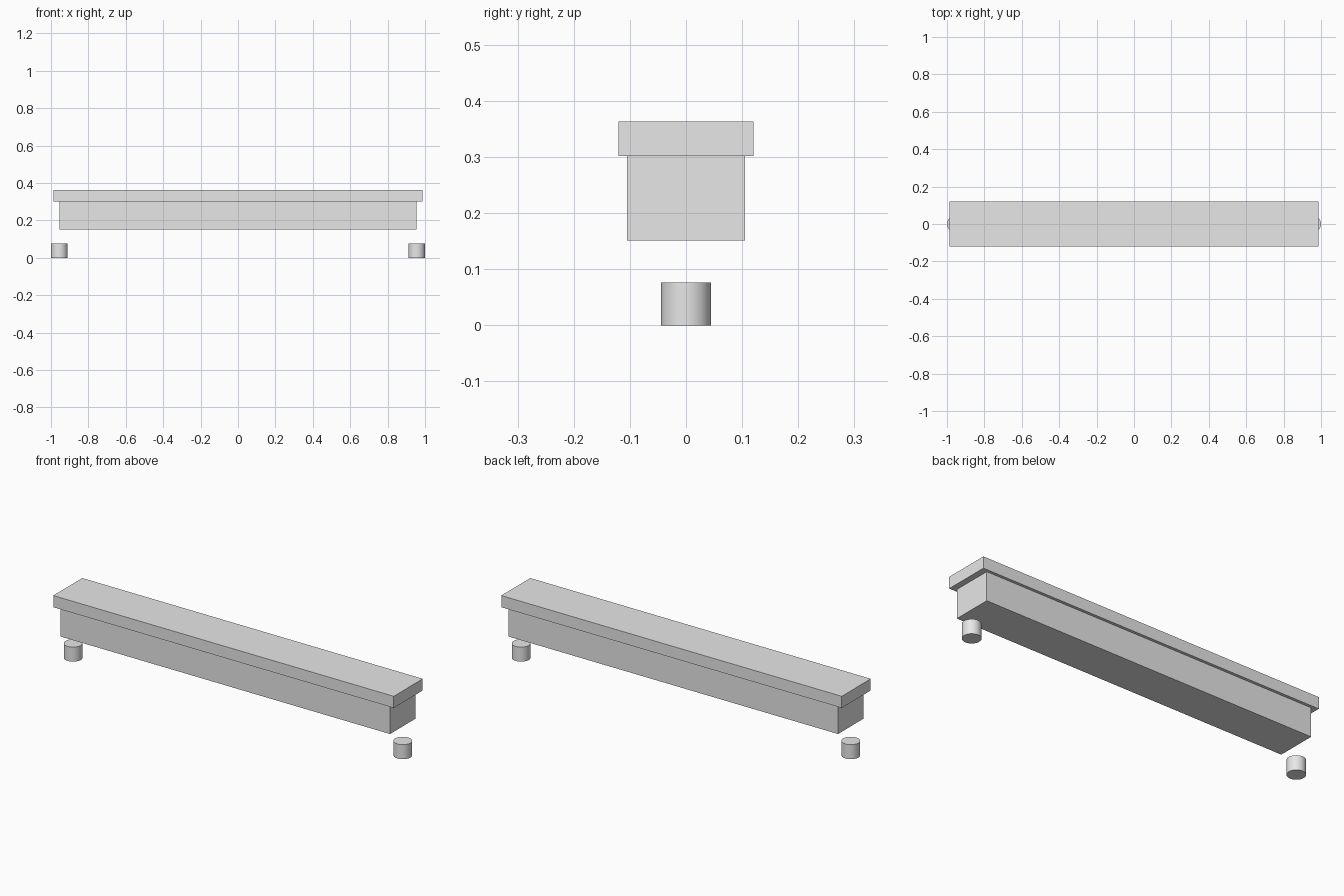
import bpy
from mathutils import Matrix, Vector
import bmesh

cube = bpy.data.objects.get("Cube")
if cube:
    bpy.data.objects.remove(cube, do_unlink=True)

grey = bpy.data.materials.new("light grey")
grey.use_nodes = True
grey.diffuse_color = (0.8, 0.8, 0.8, 1)
grey.node_tree.nodes["Principled BSDF"].inputs["Base Color"].default_value = (0.8, 0.8, 0.8, 1)


def finish(name, bm):
    mesh = bpy.data.meshes.new(name)
    bm.to_mesh(mesh)
    bm.free()
    mesh.materials.append(grey)
    obj = bpy.data.objects.new(name, mesh)
    bpy.context.collection.objects.link(obj)
    return obj


def box(name, half_x, half_y, bottom, top):
    bm = bmesh.new()
    place = Matrix.Translation((0, 0, (bottom + top) / 2))
    size = Vector((half_x * 2, half_y * 2, top - bottom))
    bmesh.ops.create_cube(bm, size=1, matrix=place @ Matrix.Diagonal(size).to_4x4())
    return finish(name, bm)


def foot(name, x, radius=0.0445, height=0.076):
    bm = bmesh.new()
    bmesh.ops.create_cone(bm, cap_ends=True, segments=48, radius1=radius,
                          radius2=radius, depth=height,
                          matrix=Matrix.Translation((x, 0, height / 2)))
    obj = finish(name, bm)
    bpy.ops.object.select_all(action="DESELECT")
    bpy.context.view_layer.objects.active = obj
    obj.select_set(True)
    bpy.ops.object.shade_smooth_by_angle()


# Long beam with an overhanging slab on top
box("beam", 0.955, 0.105, 0.151, 0.302)
box("top_slab", 0.987, 0.12, 0.302, 0.363)

# Round feet, one under each end, standing clear of the beam
for side, x in (("left", 0.9555), ("right", -0.9555)):
    foot(side + "_foot", x)
